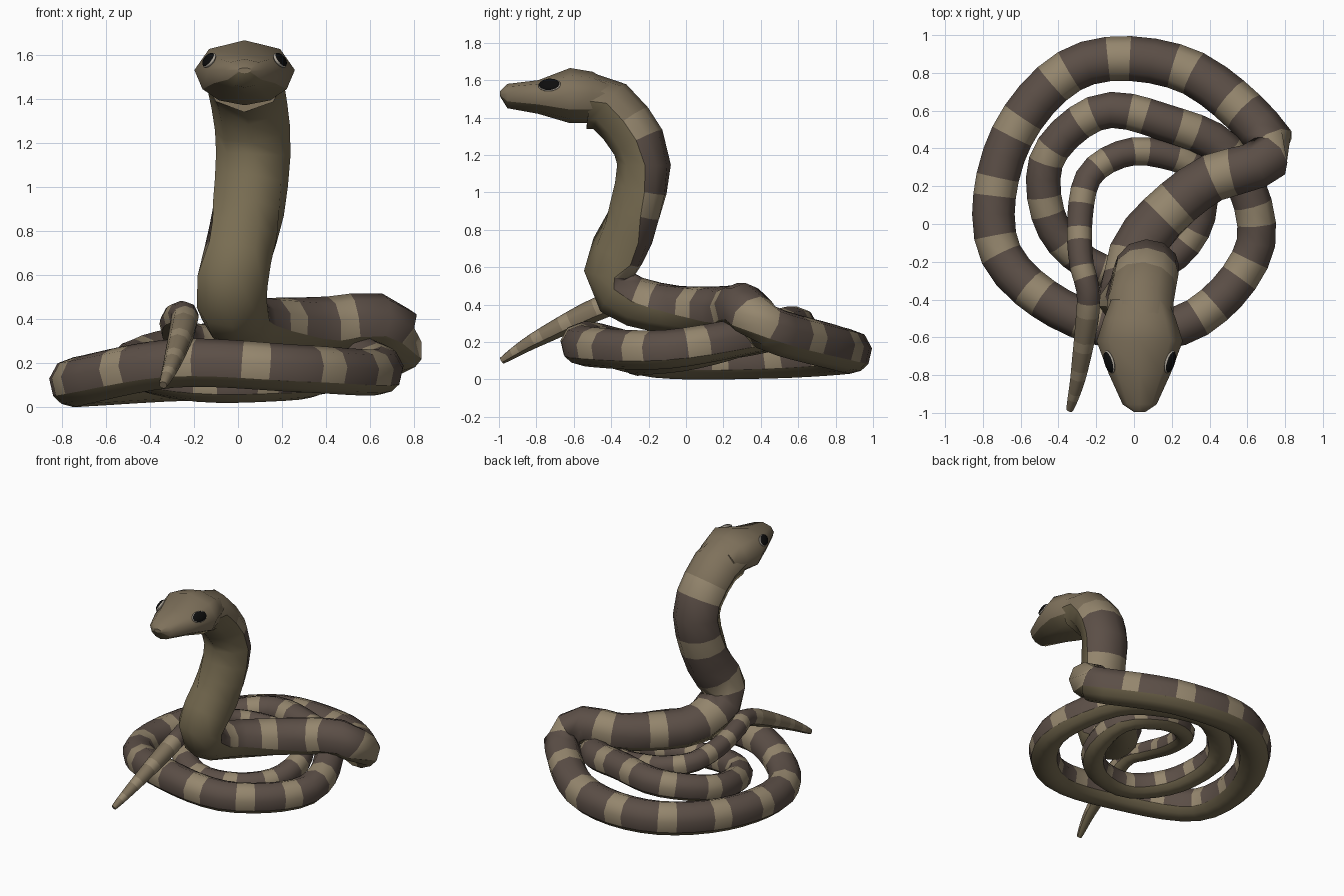
import bpy, bmesh, math
from mathutils import Vector

if "Cube" in bpy.data.objects:
    bpy.data.objects.remove(bpy.data.objects["Cube"])


def mat(name, r, g, b):
    m = bpy.data.materials.new(name)
    m.diffuse_color = (r, g, b, 1)
    m.use_nodes = True
    m.node_tree.nodes["Principled BSDF"].inputs["Base Color"].default_value = m.diffuse_color
    return m


TAN = mat("tan_scales", .30, .24, .155)
DARK = mat("dark_scales", .105, .077, .062)
BELLY = mat("belly", .19, .153, .085)
HEAD = mat("head_scales", .21, .165, .105)
BLACK = mat("eye_black", .004, .004, .004)
RIM = mat("eye_rim", .42, .38, .32)
MATS = [TAN, DARK, BELLY, HEAD]


def loft(name, rings, pick):
    """Skin closed rings; pick(i, j) gives the material of each face."""
    bm = bmesh.new()
    rows = [[bm.verts.new(p) for p in r] for r in rings]
    n = len(rows[0])
    for i in range(len(rows) - 1):
        for j in range(n):
            k = (j + 1) % n
            f = bm.faces.new((rows[i][j], rows[i][k], rows[i + 1][k], rows[i + 1][j]))
            f.material_index = pick(i, j)
            f.smooth = True
    for r, i in ((rows[0], 0), (rows[-1], len(rows) - 2)):
        bm.faces.new(r).material_index = pick(i, 5)
    bmesh.ops.recalc_face_normals(bm, faces=bm.faces)
    for e in bm.edges:      # crisp line where the belly meets the back
        if len({f.material_index == 2 for f in e.link_faces}) == 2:
            e.smooth = False
    me = bpy.data.meshes.new(name)
    bm.to_mesh(me)
    bm.free()
    for m in MATS:
        me.materials.append(m)
    ob = bpy.data.objects.new(name, me)
    bpy.context.collection.objects.link(ob)


def section(a, b):
    """Ten-sided unit section; a, b are the angles that place the belly edge."""
    half = [math.radians(v) for v in (-90, (a - 90) / 2 + 2, a, b, (b + 90) / 2, 90)]
    pts = [(math.cos(v), math.sin(v)) for v in half]
    return pts + [(-x, y) for x, y in pts[-2:0:-1]]


COIL, NECK, SKULL = section(-34, 8), section(0, 25), section(-33, 0)

# spine: raised neck, then a polar spiral (radius, height every 45 degrees), then tail
path = [Vector(p) for p in (
    (.03, -.52, 1.49), (.03, -.44, 1.48), (.05, -.33, 1.38), (.07, -.225, 1.17), (.04, -.29, .85),
    (-.025, -.41, .57), (-.02, -.33, .44), (.05, -.08, .375), (.37, .22, .37), (.64, .31, .39))]
SPIRAL = ((.775, .27), (.72, .165), (.745, .145), (.72, .12), (.77, .12), (.71, .2), (.73, .175),
          (.695, .16), (.55, .24), (.42, .29), (.48, .28), (.5, .22), (.46, .16), (.43, .11),
          (.39, .11), (.37, .13), (.36, .2), (.25, .26), (.23, .29), (.26, .32), (.31, .355))
for k, (r, z) in enumerate(SPIRAL):
    a = math.radians(22.5 + 45 * k)
    path.append(Vector((r * math.cos(a), .15 + r * math.sin(a), z)))
path += [Vector(p) for p in ((-.28, -.2, .405), (-.24, -.4, .405),
                             (-.29, -.78, .225), (-.34, -.985, .10))]
last = len(path) - 1


def spine(u):
    """Smooth curve through the path points."""
    i = min(int(u), last - 1)
    t = u - i
    a, b, c, d = (path[max(0, min(last, i + k))] for k in (-1, 0, 1, 2))
    return .5 * (2 * b + (c - a) * t + (2 * a - 5 * b + 4 * c - d) * t * t
                 + (3 * b - a - 3 * c + d) * t ** 3)


def thickness(u):
    return min(.152 - .0028 * u, .018 + .026 * (last - u))


# rings spaced by local thickness
us, run, u = [0], 0, 0
while u < last - .06:
    u += .04
    run += (spine(u) - spine(u - .04)).length
    if run >= .68 * thickness(u) + .02:
        us.append(u)
        run = 0
us.append(last)
rings = []
for u in us:
    p, r = spine(u), thickness(u)
    w = min(1, max(0, (8 - u) / 2))      # 1 on the neck, 0 on the coils
    t = (spine(min(u + .05, last)) - spine(max(u - .05, 0))).normalized()
    ref = Vector((0, w, 1))
    up = (ref - t * ref.dot(t)).normalized()
    side = t.cross(up)
    rings.append([p + side * r * (1 + .18 * w) * (a[0] + (b[0] - a[0]) * w)
                  + up * r * (a[1] + (b[1] - a[1]) * w) for a, b in zip(COIL, NECK)])


def body_material(i, j):
    if j in (0, 1, 8, 9):
        return 2
    if i < 2:
        return 3
    tan = i % 3 == 2
    return (0 if tan else 3) if us[i] > last - 2.2 else (0 if tan else 1)


loft("body", rings, body_material)

# head: (y, half width, top z, bottom z), widest at the jaw line
CX, JAW = .03, 1.53
head = []
for y, w, top, bot in ((-.995, .03, 1.54, 1.515), (-.955, .09, 1.58, 1.45), (-.79, .165, 1.6, 1.42),
                       (-.62, .228, 1.665, 1.37), (-.5, .19, 1.645, 1.37), (-.4, .15, 1.59, 1.36)):
    head.append([(CX + x * w, y, JAW + v * (top - JAW if v > 0 else JAW - bot)) for x, v in SKULL])
loft("head", head, lambda i, j: 2 if j in (0, 1, 8, 9) else 3)

# eyes with a pale rim
for s, label in ((-1, "left"), (1, "right")):
    for part, m, k, off in (("rim", RIM, 1.08, 0), ("eye", BLACK, 1, .005)):
        n = Vector((s * .8, -.25, .55)).normalized()
        bpy.ops.mesh.primitive_uv_sphere_add(
            segments=16, ring_count=8, radius=1,
            location=Vector((CX + s * .16, -.73, 1.574)) + n * off)
        ob = bpy.context.object
        ob.name = f"{label}_{part}"
        ob.scale = (.016, .058 * k, .036 * k)
        ob.rotation_euler = (0, -s * math.radians(33), s * math.radians(-17))
        ob.data.materials.append(m)
        bpy.ops.object.shade_smooth()
